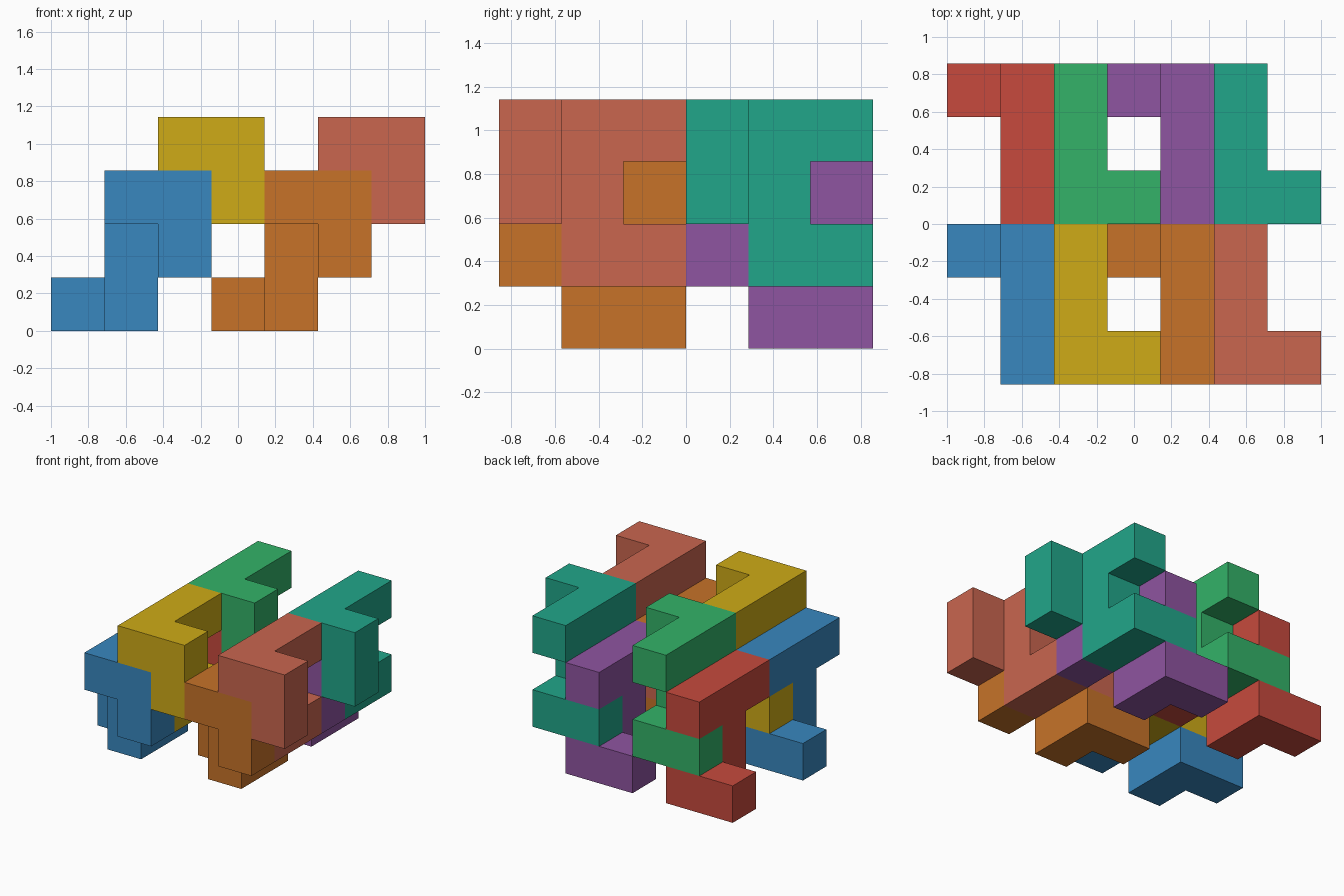
import bpy
import bmesh
from mathutils import Vector

if "Cube" in bpy.data.objects:
    bpy.data.objects.remove(bpy.data.objects["Cube"])

U = 2 / 7  # edge length of one unit cube

# Nine-cube tile, repeated by translation only
CELLS = [(0, 2, 0), (1, 2, 0), (1, 1, 0), (1, 1, 1),
         (1, 0, 2), (1, 1, 2), (1, 2, 2), (2, 0, 2), (2, 0, 1)]

# name: (cell offset, sRGB colour)
TILES = {
    "blue":   ((0, 0, 0), (0.22, 0.53, 0.75)),
    "yellow": ((1, 0, 1), (0.81, 0.67, 0.09)),
    "orange": ((3, 0, 0), (0.78, 0.45, 0.16)),
    "salmon": ((4, 0, 1), (0.79, 0.40, 0.31)),
    "red":    ((0, 3, 0), (0.78, 0.29, 0.24)),
    "green":  ((1, 3, 1), (0.20, 0.70, 0.41)),
    "purple": ((3, 3, 0), (0.56, 0.33, 0.63)),
    "teal":   ((4, 3, 1), (0.13, 0.65, 0.54)),
}


def linear(c):
    return c / 12.92 if c <= 0.04045 else ((c + 0.055) / 1.055) ** 2.4


def tile_mesh(name):
    """Outer skin of the tile, with flat regions merged into single faces."""
    bm = bmesh.new()
    for cell in CELLS:
        for axis in range(3):
            for sign in (-1, 1):
                neighbour = list(cell)
                neighbour[axis] += sign
                if tuple(neighbour) in CELLS:
                    continue
                corners = []
                for a, b in ((0, 0), (1, 0), (1, 1), (0, 1)):
                    p = Vector(cell)
                    p[axis] += (sign + 1) // 2
                    p[(axis + 1) % 3] += a
                    p[(axis + 2) % 3] += b
                    corners.append(bm.verts.new(p * U))
                bm.faces.new(corners if sign > 0 else corners[::-1])
    bmesh.ops.remove_doubles(bm, verts=bm.verts[:], dist=1e-4)
    bmesh.ops.dissolve_limit(bm, angle_limit=0.01,
                             verts=bm.verts[:], edges=bm.edges[:])
    mesh = bpy.data.meshes.new(name)
    bm.to_mesh(mesh)
    bm.free()
    return mesh


# Eight interlocking copies
for colour, (offset, rgb) in TILES.items():
    name = colour + "_interlocking_block"
    mesh = tile_mesh(name)
    mat = bpy.data.materials.new(colour)
    mat.diffuse_color = (*map(linear, rgb), 1)
    mat.use_nodes = True
    mat.node_tree.nodes["Principled BSDF"].inputs["Base Color"].default_value = mat.diffuse_color
    mesh.materials.append(mat)
    obj = bpy.data.objects.new(name, mesh)
    obj.location = Vector(offset) * U - Vector((1, 3 * U, 0))
    bpy.context.collection.objects.link(obj)
